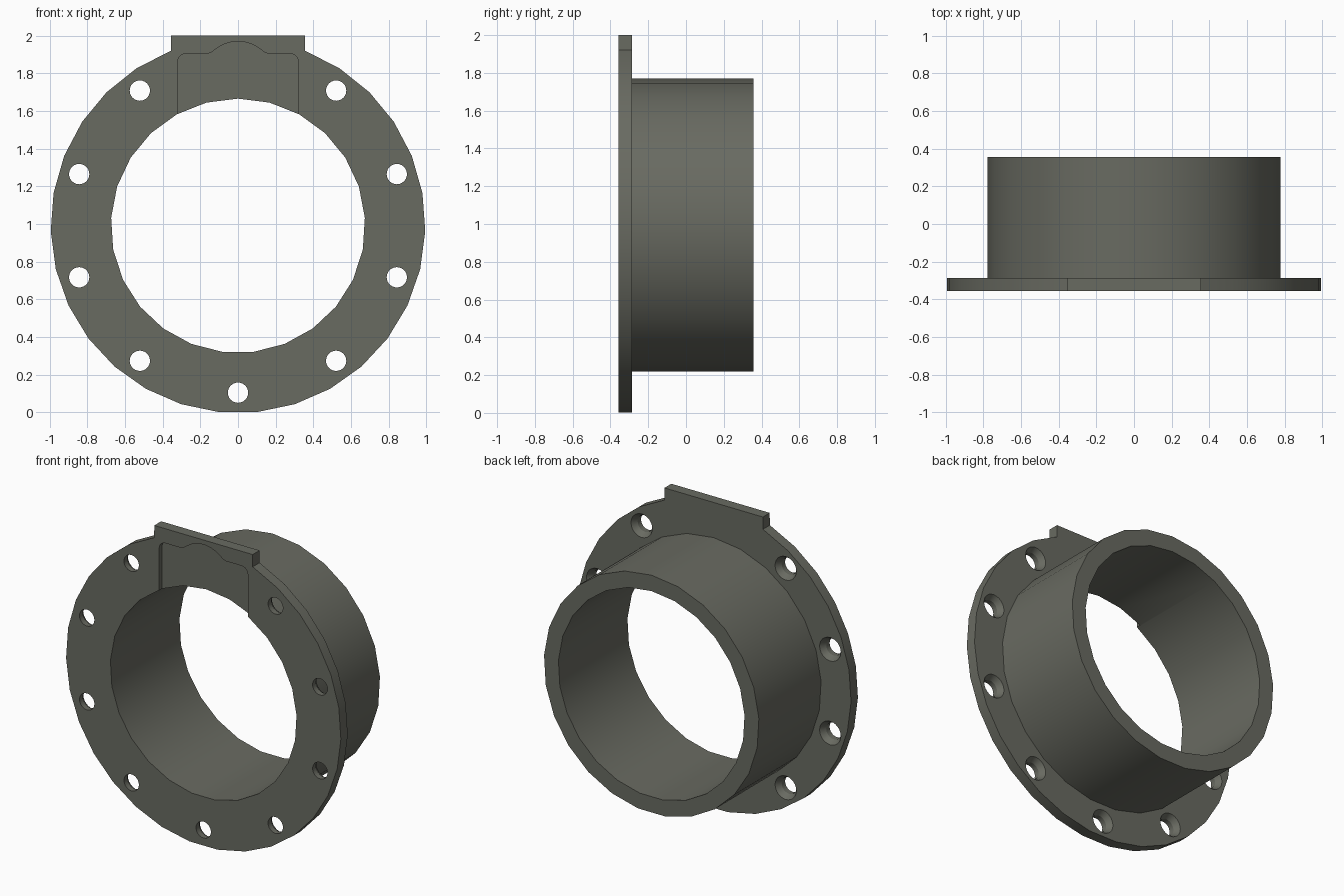
import bpy, bmesh, math

if "Cube" in bpy.data.objects:
    bpy.data.objects.remove(bpy.data.objects["Cube"])

CZ = 0.991                                  # height of the ring axis
FRONT, PLATE_BACK, BACK = -0.357, -0.286, 0.357


def ring(r, n, cx=0.0, cz=CZ, start=0.0):
    """Regular polygon in the XZ plane, first point at the top."""
    return [(cx + r * math.sin(start + 2 * math.pi * i / n),
             cz + r * math.cos(start + 2 * math.pi * i / n)) for i in range(n)]


def loft(name, sections):
    """Closed solid through equal-sized XZ outlines placed along Y."""
    bm = bmesh.new()
    rows = [[bm.verts.new((x, y, z)) for x, z in pts] for pts, y in sections]
    n = len(rows[0])
    for a, b in zip(rows, rows[1:]):
        for i in range(n):
            bm.faces.new((a[i], a[(i + 1) % n], b[(i + 1) % n], b[i]))
    bm.faces.new(rows[0])
    bm.faces.new(rows[-1][::-1])
    bmesh.ops.recalc_face_normals(bm, faces=bm.faces)
    me = bpy.data.meshes.new(name)
    bm.to_mesh(me)
    bm.free()
    ob = bpy.data.objects.new(name, me)
    bpy.context.collection.objects.link(ob)
    return ob


def combine(target, other, operation):
    """Apply a boolean and discard the helper."""
    mod = target.modifiers.new(operation.lower(), 'BOOLEAN')
    mod.operation, mod.solver, mod.object = operation, 'EXACT', other
    bpy.context.view_layer.objects.active = target
    bpy.ops.object.modifier_apply(modifier=mod.name)
    bpy.data.objects.remove(other)


# Flange plate: faceted arc closed by a square tab on top
R, SEGS, LIMIT = 0.995, 27, math.radians(159)
arc = []
for i in range(SEGS + 1):
    a = -LIMIT + 2 * LIMIT * i / SEGS       # measured from the bottom
    arc.append((R * math.sin(a), CZ - R * math.cos(a)))
arc = [(x, max(z, 0.0)) for x, z in arc]
outline = arc + [(0.356, 2.0), (-0.356, 2.0)]
collar = loft("flanged_collar", [(outline, FRONT), (outline, PLATE_BACK)])

# Tube behind the plate
tube = ring(0.779, 25)
combine(collar, loft("tube", [(tube, -0.32), (tube, BACK)]), 'UNION')

# Through bore
bore = ring(0.675, 25)
combine(collar, loft("bore_cutter", [(bore, -0.6), (bore, 0.6)]), 'DIFFERENCE')

# Shallow recess in the front face: rounded corners and a domed top
half = [(0.321, 1.45)]
for i in range(6):
    a = math.radians(18 * i)
    half.append((0.276 + 0.045 * math.cos(a), 1.86 + 0.045 * math.sin(a)))
half += [(0.160, 1.905), (0.146, 1.909)]
for i in range(1, 6):
    a = math.radians(46 * (1 - i / 6))
    half.append((0.19 * math.sin(a), 1.78 + 0.19 * math.cos(a)))
recess = half + [(0.0, 1.97)] + [(-x, z) for x, z in reversed(half)]
combine(collar, loft("recess_cutter", [(recess, -0.45), (recess, -0.327)]), 'DIFFERENCE')

# Nine bolt holes, countersunk from the back, none under the tab
for k in range(1, 10):
    a = math.radians(36 * k)
    x, z = 0.887 * math.sin(a), CZ + 0.887 * math.cos(a)
    steps = [(0.054, -0.45), (0.054, -0.322), (0.077, PLATE_BACK), (0.077, -0.2)]
    cutter = loft("hole_cutter", [(ring(r, 24, x, z), y) for r, y in steps])
    combine(collar, cutter, 'DIFFERENCE')

# Colour and shading
mat = bpy.data.materials.new("dark olive grey")
mat.diffuse_color = (0.14, 0.145, 0.12, 1.0)
mat.use_nodes = True
mat.node_tree.nodes["Principled BSDF"].inputs["Base Color"].default_value = mat.diffuse_color
collar.data.materials.clear()
collar.data.materials.append(mat)
for p in collar.data.polygons:
    p.material_index = 0
bpy.ops.object.select_all(action='DESELECT')
collar.select_set(True)
bpy.context.view_layer.objects.active = collar
bpy.ops.object.shade_smooth_by_angle(angle=math.radians(30))
